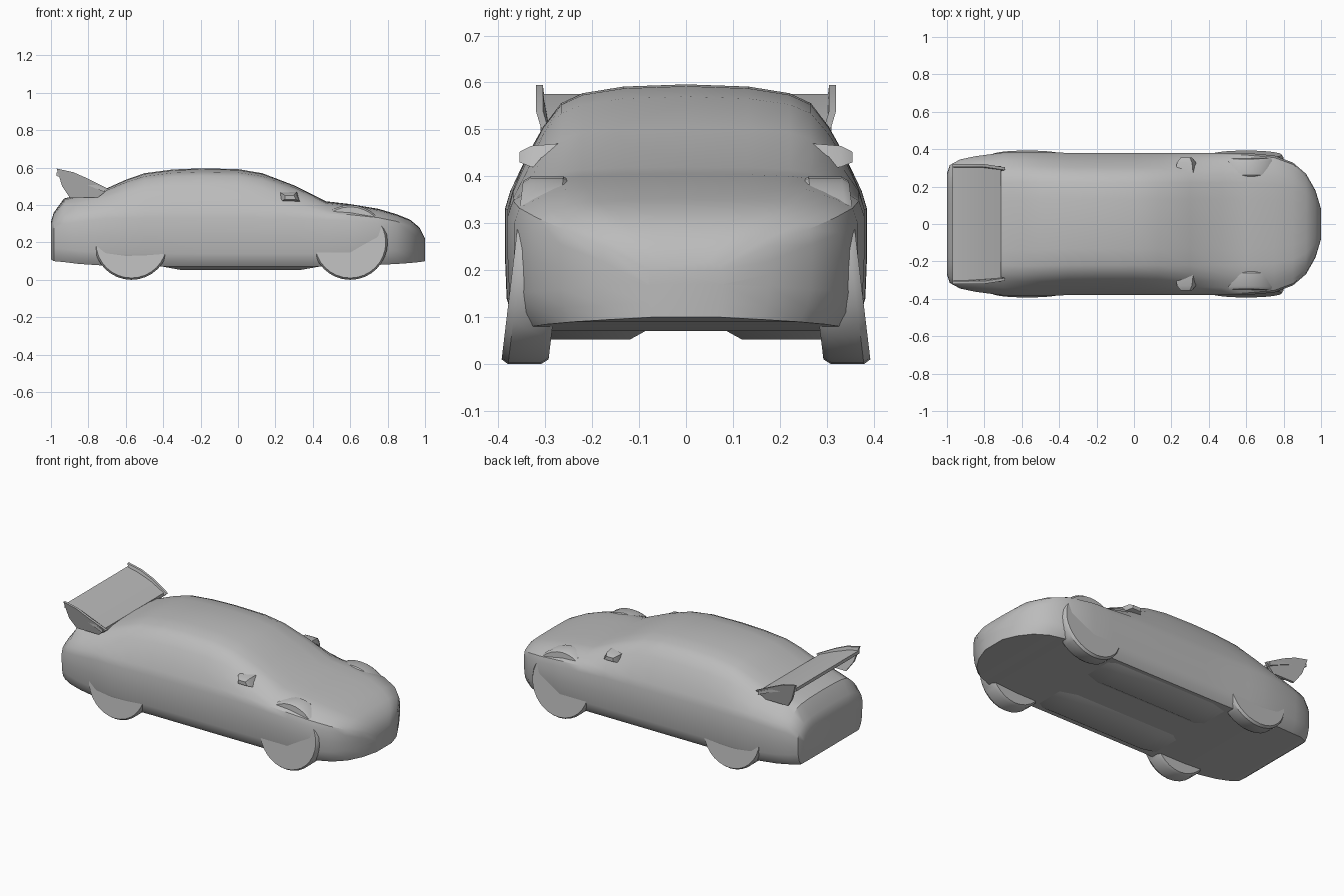
import bpy, bmesh, math

cube = bpy.data.objects.get("Cube")
if cube:
    bpy.data.objects.remove(cube, do_unlink=True)

grey = bpy.data.materials.new("plain grey")
grey.use_nodes = True
colour = (0.5, 0.5, 0.5, 1)
grey.diffuse_color = colour
grey.node_tree.nodes["Principled BSDF"].inputs["Base Color"].default_value = colour


def finish(name, bm, angle=35):
    """Turn a bmesh into a named, shaded object."""
    bmesh.ops.recalc_face_normals(bm, faces=bm.faces)
    mesh = bpy.data.meshes.new(name)
    bm.to_mesh(mesh)
    bm.free()
    mesh.materials.append(grey)
    obj = bpy.data.objects.new(name, mesh)
    bpy.context.collection.objects.link(obj)
    bpy.ops.object.select_all(action="DESELECT")
    obj.select_set(True)
    bpy.context.view_layer.objects.active = obj
    bpy.ops.object.shade_smooth_by_angle(angle=math.radians(angle))
    return obj


def loft(name, rings, angle=35):
    """Skin closed rings of points and cap both ends."""
    bm = bmesh.new()
    loops = [[bm.verts.new(p) for p in ring] for ring in rings]
    count = len(loops[0])
    for a, b in zip(loops, loops[1:]):
        for i in range(count):
            j = (i + 1) % count
            bm.faces.new((a[i], a[j], b[j], b[i]))
    bm.faces.new(loops[0])
    bm.faces.new(loops[-1])
    return finish(name, bm, angle)


def section(x, width, floor, shoulder, top):
    """Body cross-section: flat floor, full sides, tapering cabin."""
    half = [(0.9, floor), (0.96, floor + 0.03), (0.99, floor + 0.07),
            (1, (floor + shoulder) / 2 + 0.02), (1, shoulder - 0.03)]
    cabin = [(0.97, 0.05), (0.89, 0.36), (0.8, 0.62), (0.7, 0.83),
             (0.58, 0.92), (0.35, 0.98)]
    half += [(w, shoulder + h * (top - shoulder)) for w, h in cabin]
    left = [(x, w * width, z) for w, z in half]
    right = [(x, -y, z) for x, y, z in reversed(left)]
    return left + [(x, 0, top)] + right


# Body stations from tail to nose: x, half width, floor, shoulder, top
stations = [
    (-1, .27, .11, .27, .31), (-.985, .315, .1, .3, .36),
    (-.93, .345, .095, .33, .435), (-.85, .362, .085, .34, .455),
    (-.7, .382, .075, .36, .49), (-.6, .386, .07, .36, .535),
    (-.5, .385, .07, .36, .57), (-.35, .38, .07, .36, .59),
    (-.2, .38, .07, .36, .596), (0, .38, .07, .36, .592),
    (.13, .38, .07, .36, .57), (.3, .38, .07, .36, .505),
    (.47, .38, .07, .35, .42), (.6, .38, .07, .345, .405),
    (.75, .366, .08, .33, .38), (.85, .328, .085, .31, .35),
    (.92, .268, .09, .285, .322), (.97, .18, .095, .25, .28),
    (1, .08, .1, .2, .22)]
loft("car_body", [section(*s) for s in stations])

# Wing blade: curved sheet rising from the boot to its trailing edge
blade = [(-.97, .575), (-.9, .56), (-.8, .525), (-.71, .487)]
outline = blade + [(x, z - 0.02) for x, z in reversed(blade)]
loft("wing_blade", [[(x, y, z) for x, z in outline] for y in (-.31, .31)])

plate = [(-.97, .595), (-.88, .575), (-.8, .54), (-.69, .485),
         (-.75, .44), (-.9, .44), (-.94, .5)]
mirror_rings = [(.27, .41, .47, .06), (.33, .42, .465, .05), (.355, .43, .452, .03)]

for side, label in ((1, "left"), (-1, "right")):
    # Wing end plates lean in towards the body at the bottom
    loft(label + "_wing_plate",
         [[(x, side * (y - max(0, .54 - z) * .3), z) for x, z in plate]
          for y in (.305, .32)])

    # Door mirrors
    loft(label + "_mirror",
         [[(.28 - d, side * y, lo), (.28 + d, side * y, lo),
           (.28 + d * .6, side * y, hi), (.28 - d, side * y, hi)]
          for y, lo, hi, d in mirror_rings])

    # Floor rails beneath the cabin
    loft(label + "_floor_rail",
         [[(x, side * .06, .085), (x, side * .12, z), (x, side * .29, z), (x, side * .34, .085)]
          for x, z in ((-.4, .07), (-.3, .052), (.33, .052), (.43, .07))])

    # Wheels, splayed slightly outwards at the ground
    for x, end in ((-.57, "rear"), (.6, "front")):
        rings = []
        for y, r in ((.27, .19), (.285, .2), (.355, .2), (.37, .19)):
            ring = []
            for i in range(32):
                a = math.tau * i / 32
                z = .2 + r * math.sin(a)
                ring.append((x + r * math.cos(a), side * (y + (.2 - z) * .12), z))
            rings.append(ring)
        loft(f"{end}_{label}_wheel", rings)
